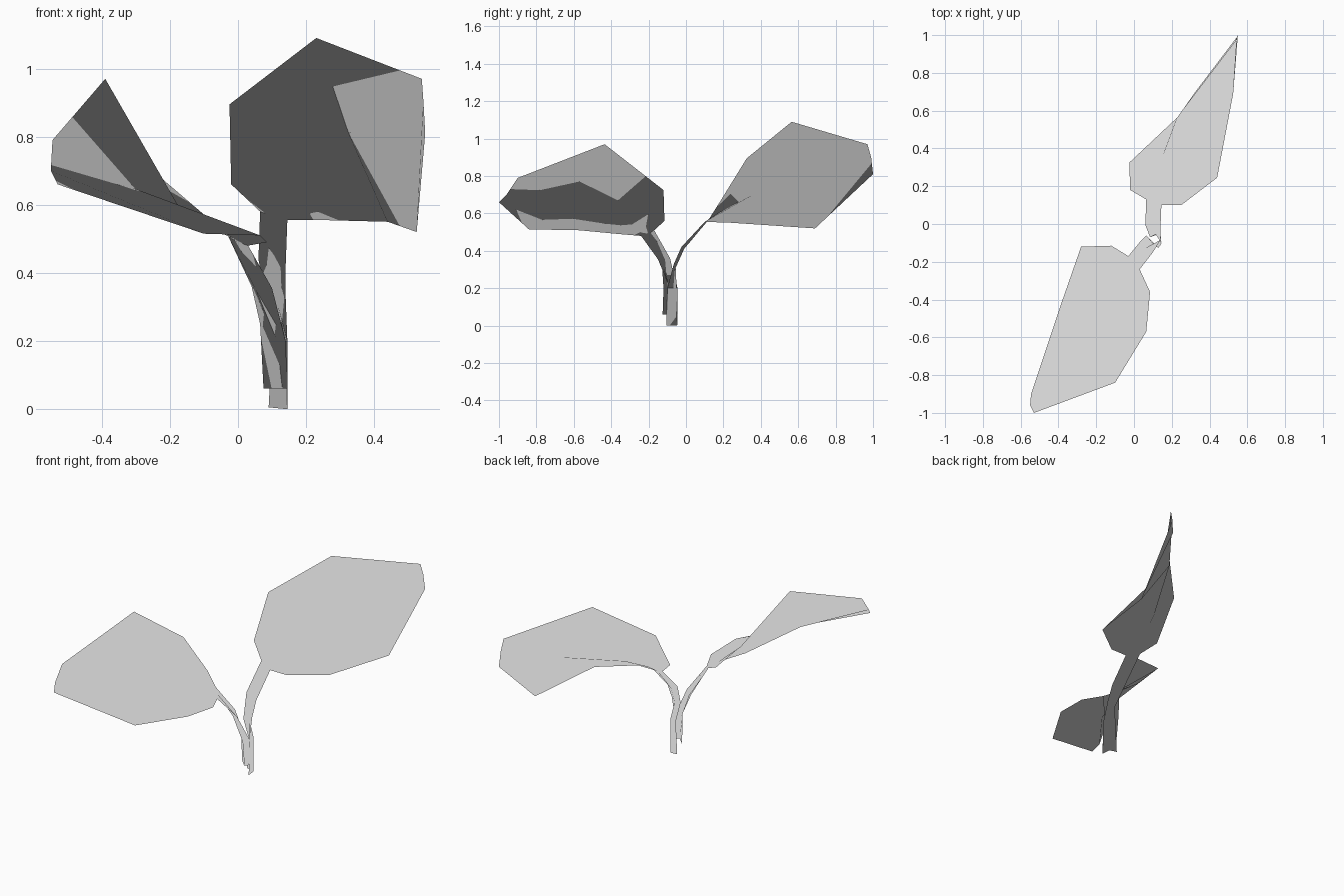
import bpy
import bmesh
from mathutils import Vector

# Remove the default cube if the scene still has it
default_cube = bpy.data.objects.get("Cube")
if default_cube:
    bpy.data.objects.remove(default_cube, do_unlink=True)

# Single pale grey material shared by the whole plant
grey = bpy.data.materials.new("pale_grey")
grey.use_nodes = True
grey_colour = (.8, .8, .8, 1)
grey.diffuse_color = grey_colour
grey.node_tree.nodes["Principled BSDF"].inputs["Base Color"].default_value = grey_colour

UP = Vector((0, 0, 1))


def loft_sheet(name, rows):
    """Join rows of points, from bottom to top, into a thin sheet with upward foliage normals."""
    sheet = bmesh.new()
    vertex_rows = [[sheet.verts.new(Vector(point)) for point in row] for row in rows]
    for lower, upper in zip(vertex_rows, vertex_rows[1:]):
        for column in range(len(lower) - 1):
            inner, outer = lower[column], lower[column + 1]
            sheet.faces.new((inner, outer, upper[column]))
            sheet.faces.new((outer, upper[column + 1], upper[column]))
    sheet.normal_update()
    for face in sheet.faces:
        face.smooth = True
        if face.normal.dot(UP) < 0:
            face.normal_flip()
    mesh = bpy.data.meshes.new(name)
    sheet.to_mesh(mesh)
    sheet.free()
    mesh.materials.append(grey)
    mesh.normals_split_custom_set_from_vertices([UP] * len(mesh.vertices))
    part = bpy.data.objects.new(name, mesh)
    bpy.context.collection.objects.link(part)


# Leaf blades: each row is the high edge, the folded midrib, the low edge
back_leaf_rows = [
    [(.065, .13, .58), (.105, .12, .565), (.145, .1, .555)],
    [(-.02, .18, .66), (.115, .2, .62), (.25, .1, .555)],
    [(-.025, .325, .895), (.155, .365, .705), (.44, .245, .55)],
    [(.23, .565, 1.09), (.325, .7, .81), (.525, .69, .52)],
    [(.54, .97, .97), (.545, .99, .9), (.55, 1, .81)],
]
front_leaf_rows = [
    [(-.03, -.17, .51), (0, -.2, .49), (.03, -.24, .48)],
    [(-.12, -.115, .56), (-.04, -.25, .52), (.085, -.36, .49)],
    [(-.28, -.12, .725), (-.16, -.34, .57), (.065, -.57, .51)],
    [(-.39, -.435, .97), (-.31, -.65, .65), (-.1, -.84, .515)],
    [(-.545, -.9, .79), (-.55, -.96, .7), (-.53, -1, .66)],
]

# Channelled stems: each row is one edge, the middle fold, the other edge
back_stem_rows = [
    [(.09, -.045, .005), (.14, -.05, 0), (.145, -.105, 0)],
    [(.1, -.045, .2), (.14, -.05, .2), (.145, -.1, .2)],
    [(.085, -.07, .31), (.115, -.055, .31), (.14, -.065, .33)],
    [(.06, -.005, .44), (.105, -.01, .41), (.14, -.025, .42)],
    [(.065, .13, .58), (.105, .12, .565), (.145, .1, .555)],
]
front_stem_rows = [
    [(.075, -.07, .06), (.13, -.125, .06), (.145, -.105, .06)],
    [(.065, -.06, .25), (.115, -.12, .2), (.14, -.085, .2)],
    [(.04, -.085, .36), (.055, -.13, .345), (.1, -.15, .355)],
    [(-.03, -.17, .51), (0, -.2, .49), (.03, -.24, .48)],
]

loft_sheet("back_leaf", back_leaf_rows)
loft_sheet("front_leaf", front_leaf_rows)
loft_sheet("back_stem", back_stem_rows)
loft_sheet("front_stem", front_stem_rows)
